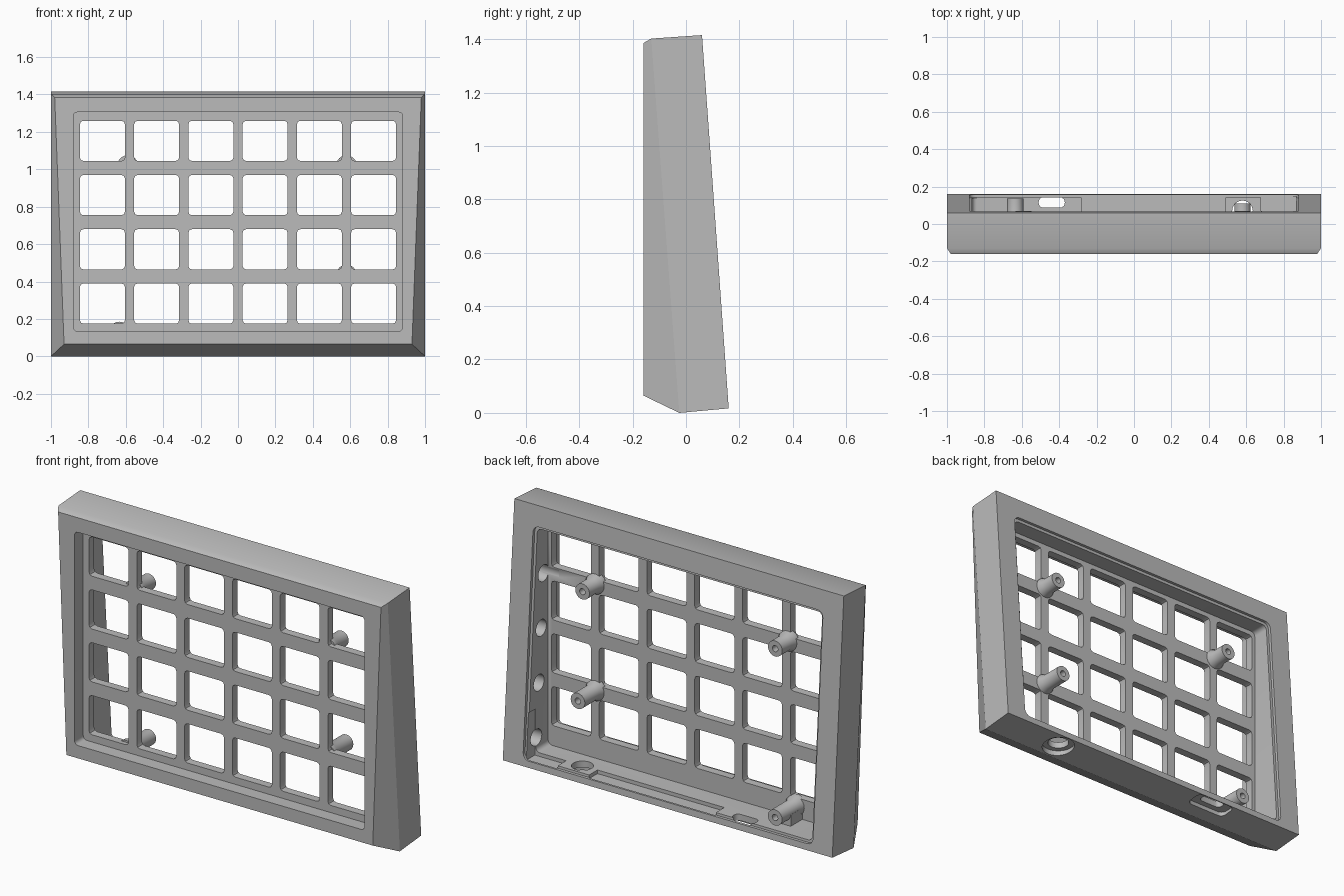
import bpy, bmesh
from math import sin, cos, pi

cube = bpy.data.objects.get("Cube")
if cube:
    bpy.data.objects.remove(cube, do_unlink=True)

grey = bpy.data.materials.new("matte grey")
grey.use_nodes = True
grey.diffuse_color = (0.5, 0.5, 0.5, 1)
grey.node_tree.nodes["Principled BSDF"].inputs["Base Color"].default_value = (0.5, 0.5, 0.5, 1)

SLOPE = 0.0715            # lean of the back
GRID_FRONT, GRID_BACK = -0.085, -0.04


def back_y(z):
    return 0.161 - SLOPE * z


def loft(name, rings):
    """Closed solid through rings of matching points."""
    bm = bmesh.new()
    rows = [[bm.verts.new(p) for p in ring] for ring in rings]
    n = len(rows[0])
    for a, b in zip(rows, rows[1:]):
        for i in range(n):
            bm.faces.new((a[i], a[(i + 1) % n], b[(i + 1) % n], b[i]))
    bm.faces.new(rows[0])
    bm.faces.new(rows[-1])
    bmesh.ops.recalc_face_normals(bm, faces=bm.faces)
    mesh = bpy.data.meshes.new(name)
    bm.to_mesh(mesh)
    bm.free()
    ob = bpy.data.objects.new(name, mesh)
    bpy.context.collection.objects.link(ob)
    mesh.materials.append(grey)
    return ob


def rounded(cu, cv, w, h, r, steps=4):
    """Rounded rectangle outline; a circle when w = h = 2r."""
    pts = []
    for k, (su, sv) in enumerate([(1, 1), (-1, 1), (-1, -1), (1, -1)]):
        for s in range(steps + 1):
            if s == steps and w <= 2 * r and h <= 2 * r:
                continue
            a = (k + s / steps) * pi / 2
            pts.append((cu + su * (w / 2 - r) + r * cos(a),
                        cv + sv * (h / 2 - r) + r * sin(a)))
    return pts


def along_y(name, pts, y0, y1, lean=0.0):
    return loft(name, [[(x, y - lean * z, z) for x, z in pts] for y in (y0, y1)])


def along_z(name, pts, z0, z1):
    return loft(name, [[(x, y, z) for x, y in pts] for z in (z0, z1)])


def along_x(name, pts, x0, x1):
    return loft(name, [[(x, y, z) for y, z in pts] for x in (x0, x1)])


def circle(u, v, r, steps=8):
    return rounded(u, v, 2 * r, 2 * r, r, steps)


def combine(target, tools, op="DIFFERENCE"):
    """Apply boolean tools to the target, then drop them."""
    bpy.context.view_layer.objects.active = target
    for tool in tools:
        tool.hide_render = True
        mod = target.modifiers.new("bool", "BOOLEAN")
        mod.operation, mod.object, mod.solver = op, tool, "EXACT"
        bpy.ops.object.modifier_apply(modifier=mod.name)
        bpy.data.objects.remove(tool, do_unlink=True)


# Leaning outer shell: front outline, widest outline, back outline
def outline(wb, yb, zb, wt, yt, zt):
    return [(-wb, yb, zb), (wb, yb, zb), (wt, yt, zt), (-wt, yt, zt)]


body = loft("grid_frame", [outline(0.93, -0.16, 0.065, 0.98, -0.16, 1.385),
                           outline(1, -0.025, 0.0, 1, -0.13, 1.402),
                           outline(1, 0.16, 0.017, 1, 0.06, 1.415)])

# Front recess, rear cavity and shallow rim for a cover
cuts = [along_y("front_recess", rounded(0, 0.72, 1.76, 1.17, 0.02), -0.3, GRID_FRONT),
        along_y("rear_cavity", rounded(0, 0.675, 1.73, 1.22, 0.025), GRID_BACK, 0.4),
        along_y("cover_rim", rounded(0, 0.677, 1.76, 1.25, 0.035), 0.145, 0.4, SLOPE)]

# Grid windows
for col in range(6):
    for row in range(4):
        cuts.append(along_y("window", rounded(-0.725 + 0.29 * col, 0.282 + 0.29 * row,
                                              0.24, 0.215, 0.018, 2), -0.3, 0.0))

# Blind holes in the left inner wall
for row in range(4):
    cuts.append(along_x("wall_hole", circle(0.06 - 0.02 * row, 0.14 + 0.293 * row, 0.045), 0.8, 0.94))

# Floor panels, button hole and cable slot through the bottom
for x0, x1 in ((-0.28, 0.49), (0.68, 0.87)):
    cuts.append(along_z("floor_panel", rounded((x0 + x1) / 2, 0.107, x1 - x0, 0.078, 0.004), 0.045, 0.3))
cuts += [along_z("button_hole", circle(0.58, 0.07, 0.055), -0.1, 0.2),
         along_z("button_recess", circle(0.58, 0.07, 0.085), -0.1, 0.03),
         along_z("cable_slot", rounded(-0.44, 0.115, 0.14, 0.055, 0.025), -0.1, 0.2),
         along_z("cable_recess", rounded(-0.44, 0.105, 0.24, 0.10, 0.03), -0.1, 0.03)]
combine(body, cuts)


# Screw posts with flared feet, joined to the grid
def post(x, z, tip):
    profile = [(GRID_BACK - 0.02, 0.055), (GRID_BACK + 0.005, 0.055),
               (GRID_BACK + 0.03, 0.043), (tip, 0.043)]
    ob = loft("screw_post", [[(u, y, v) for u, v in circle(x, z, r)] for y, r in profile])
    hole = along_y("screw_hole", circle(x, z, 0.017, 4), tip - 0.06, tip + 0.1)
    combine(ob, [hole])
    return ob


posts = [post(0.58, 1.02, 0.07), post(-0.59, 1.02, 0.07), post(0.58, 0.435, 0.11)]
low_post = post(-0.635, 0.13, 0.135)
names = ("left_upper_post", "right_upper_post", "left_lower_post")
for ob, name in zip(posts, names):
    ob.name = name
low_post.name = "right_lower_post"

# Web holding the lowest post to the floor
along_y("post_web", rounded(-0.635, 0.09, 0.086, 0.08, 0.003, 1), GRID_BACK - 0.01, 0.06)

for ob in [body, low_post] + posts:
    bpy.ops.object.select_all(action="DESELECT")
    ob.select_set(True)
    bpy.context.view_layer.objects.active = ob
    bpy.ops.object.shade_smooth_by_angle(angle=0.5)
